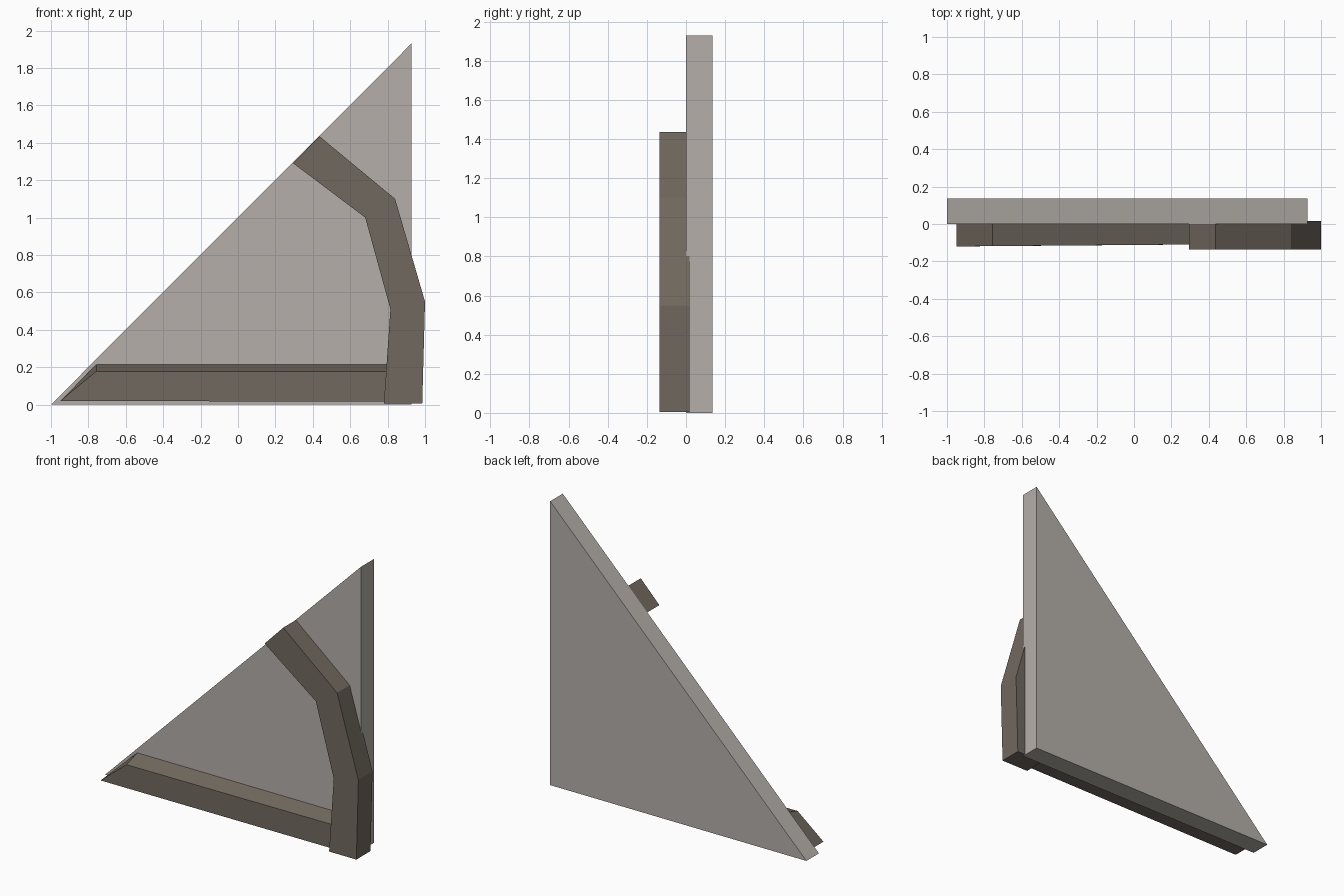
import bpy

if "Cube" in bpy.data.objects:
    bpy.data.objects.remove(bpy.data.objects["Cube"])


def material(name, rgb):
    m = bpy.data.materials.new(name)
    m.diffuse_color = (*rgb, 1)
    m.use_nodes = True
    m.node_tree.nodes["Principled BSDF"].inputs["Base Color"].default_value = m.diffuse_color
    return m


def loft(name, front, back, mat):
    """Solid between two matching outlines, front (-y) and back (+y)."""
    n = len(front)
    faces = [tuple(range(n)), tuple(range(2 * n - 1, n - 1, -1))]
    faces += [((i + 1) % n, i, n + i, n + (i + 1) % n) for i in range(n)]
    mesh = bpy.data.meshes.new(name)
    mesh.from_pydata(front + back, [], faces)
    mesh.materials.append(mat)
    obj = bpy.data.objects.new(name, mesh)
    bpy.context.collection.objects.link(obj)
    return obj


def slab(name, outline, y0, y1, mat):
    return loft(name, [(x, y0, z) for x, z in outline],
                [(x, y1, z) for x, z in outline], mat)


pale = material("pale_plaster", (0.46, 0.43, 0.40))
dark = material("dark_timber", (0.165, 0.141, 0.114))

# Triangular wall panel
slab("wall_panel", [(-1, 0), (0.927, 0), (0.927, 1.93)], 0, 0.135, pale)

# Curved brace, stepping up from the base to the sloping edge
slab("curved_brace",
     [(0.78, 0.005), (0.985, 0.005), (1.0, 0.55), (0.84, 1.10),
      (0.435, 1.435), (0.295, 1.29), (0.68, 1.0), (0.815, 0.51)],
     -0.135, 0.017, dark)

# Bottom beam with sloped top and mitred left end
loft("bottom_beam",
     [(-0.95, -0.12, 0.02), (0.88, -0.105, 0.015),
      (0.88, -0.105, 0.178), (-0.757, -0.118, 0.178)],
     [(-0.95, 0.005, 0.02), (0.88, 0.005, 0.015),
      (0.88, 0.005, 0.215), (-0.757, 0.005, 0.215)], dark)
